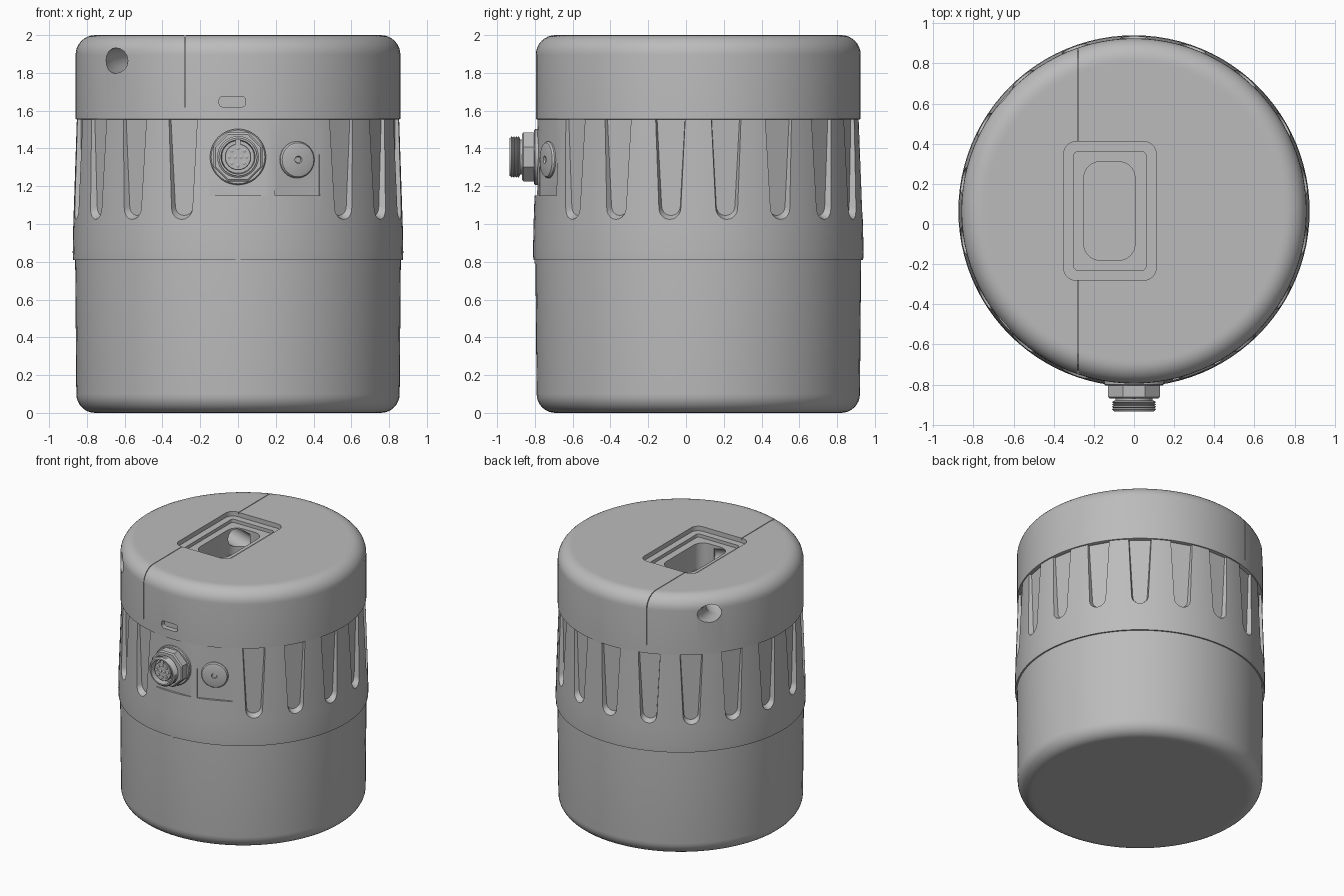
import bpy, bmesh
from math import sin, cos, pi, radians
from mathutils import Matrix, Vector

if "Cube" in bpy.data.objects:
    bpy.data.objects.remove(bpy.data.objects["Cube"])

GREY = bpy.data.materials.new("plain grey")
GREY.use_nodes = True
GREY.diffuse_color = (0.5, 0.5, 0.5, 1)
GREY.node_tree.nodes["Principled BSDF"].inputs["Base Color"].default_value = (0.5, 0.5, 0.5, 1)

CY = 0.065  # body axis, set back to balance the connector


def facing(deg, dist, z=0):
    """Frame whose local z points out of the body at an angle from the front."""
    a = radians(deg)
    out = Vector((sin(a), -cos(a), 0))
    pos = Vector((0, CY, z)) + out * dist
    return Matrix.Translation(pos) @ Matrix((
        (cos(a), 0, sin(a), 0), (sin(a), 0, -cos(a), 0), (0, 1, 0, 0), (0, 0, 0, 1)))


BODY = Matrix.Translation((0, CY, 0))


def loft(name, rings, matrix):
    """Closed solid through rings of equal length."""
    bm = bmesh.new()
    loops = [[bm.verts.new(matrix @ Vector(p)) for p in ring] for ring in rings]
    n = len(loops[0])
    for a, b in zip(loops, loops[1:]):
        for j in range(n):
            k = (j + 1) % n
            bm.faces.new((a[j], a[k], b[k], b[j]))
    bm.faces.new(loops[0])
    bm.faces.new(loops[-1])
    bmesh.ops.recalc_face_normals(bm, faces=bm.faces)
    mesh = bpy.data.meshes.new(name)
    bm.to_mesh(mesh)
    bm.free()
    mesh.materials.append(GREY)
    ob = bpy.data.objects.new(name, mesh)
    bpy.context.collection.objects.link(ob)
    return ob


def lathe(name, profile, matrix=BODY, n=96, phase=0):
    angles = [2 * pi * j / n + phase for j in range(n)]
    return loft(name, [[(r * cos(t), r * sin(t), z) for t in angles] for r, z in profile], matrix)


def prism(name, low, high, z0, z1, matrix):
    return loft(name, [[(x, y, z0) for x, y in low], [(x, y, z1) for x, y in high]], matrix)


def arc(cx, cy, r, start, end, steps=8):
    angles = [radians(start + (end - start) * i / steps) for i in range(steps + 1)]
    return [(cx + r * cos(t), cy + r * sin(t)) for t in angles]


def rounded(x0, x1, y0, y1, r):
    return (arc(x1 - r, y1 - r, r, 0, 90) + arc(x0 + r, y1 - r, r, 90, 180)
            + arc(x0 + r, y0 + r, r, 180, 270) + arc(x1 - r, y0 + r, r, 270, 360))


def select(ob):
    bpy.ops.object.select_all(action='DESELECT')
    ob.select_set(True)
    bpy.context.view_layer.objects.active = ob


def finish(ob, cutters=()):
    """Cut, then shade smooth with sharp edges kept."""
    for c in cutters:
        c.hide_render = True
        mod = ob.modifiers.new("cut", 'BOOLEAN')
        mod.operation, mod.solver, mod.object = 'DIFFERENCE', 'EXACT', c
    select(ob)
    if cutters:
        bpy.ops.object.convert(target='MESH')
        for c in cutters:
            bpy.data.objects.remove(c)
    bpy.ops.object.shade_smooth_by_angle(angle=radians(28))


# Lower canister
finish(lathe("lower_body", [(0.74, 0)] + arc(0.756, 0.1, 0.1, -90, 0) + [(0.862, 0.8), (0.862, 0.83)]))

# Fluted grip collar with two flat panels at the front
collar = lathe("grip_collar", [(0.873, 0.81), (0.875, 0.85), (0.872, 1.0), (0.853, 1.56)])


def flute_outline(top, r, z):
    return [(-top, 1.6)] + arc(0, z + r, r, 180, 360, 10) + [(top, 1.6)]


cuts = [prism("flute_cutter", flute_outline(0.077, 0.05, 1.045), flute_outline(0.096, 0.067, 1.01),
              0, 0.065, facing(20 * i, 0.832)) for i in range(2, 18)]
# The last flute sits just left of the connector panel
panel = [(-0.15, 1.15), (0.15, 1.15), (0.15, 1.6), (-0.15, 1.6)]
cuts.append(prism("connector_panel_cutter", panel, panel, 0, 0.1, facing(0, 0.85)))
panel = [(x * 0.85, z) for x, z in panel]
cuts.append(prism("button_panel_cutter", panel, panel, 0, 0.1, facing(21.5, 0.849)))
finish(collar, cuts)

# Lid with stepped handle pocket, seam groove, front slot and strap channels
lid = lathe("lid", [(0.852, 1.553), (0.86, 1.556)] + arc(0.756, 1.896, 0.104, 0, 90) + [(0.74, 2.0)])
cuts = []
for box, z in (((-0.35, 0.11, -0.28, 0.41, 0.06), 1.965),
               ((-0.30, 0.06, -0.23, 0.36, 0.02), 1.94),
               ((-0.25, 0.005, -0.18, 0.31, 0.08), 1.74)):
    outline = rounded(*box)
    cuts.append(prism("pocket_cutter", outline, outline, z, 2.1, Matrix()))
slot = rounded(-0.1, 0.04, 1.62, 1.675, 0.02)
cuts.append(prism("slot_cutter", slot, slot, 0, 0.2, facing(0, 0.82)))
inner = [(0.795, 1.62), (0.795, 1.89), (0.763, 1.955), (0.71, 1.987)]
seam = [(-0.95, 1.62), (-0.95, 2.1), (0.95, 2.1), (0.95, 1.62)] + inner + [(-y, z) for y, z in reversed(inner)]
cuts.append(prism("seam_cutter", seam, seam, 0, 0.005, facing(90, -0.2825)))
for side in (-1, 1):
    curve = bpy.data.curves.new("channel_cutter", 'CURVE')
    curve.dimensions = '3D'
    curve.bevel_depth, curve.bevel_resolution = 0.068, 6
    curve.use_fill_caps = True
    path = curve.splines.new('POLY')
    points = [(-0.65, 0.9), (-0.65, 0.56), (-0.6, 0.43), (-0.48, 0.33), (-0.3, 0.26), (-0.13, 0.2)]
    path.points.add(len(points) - 1)
    for p, (x, y) in zip(path.points, points):
        p.co = (x, CY + side * y, 1.865, 1)
    tube = bpy.data.objects.new("channel_cutter", curve)
    bpy.context.collection.objects.link(tube)
    select(tube)
    bpy.ops.object.convert(target='MESH')
    cuts.append(bpy.context.object)
finish(lid, cuts)

# Round multi-pin connector
port = facing(0, 0.85, 1.355)
finish(lathe("connector_washer", [(0.148, -0.01), (0.148, 0.014), (0.142, 0.02)], port, 48))
finish(lathe("connector_nut", [(0.14, 0.018), (0.14, 0.076), (0.13, 0.084)], port, 8, pi / 8))
thread = [(0.102 + 0.008 * (i % 2), 0.096 + 0.006 * i) for i in range(9)]
finish(lathe("connector_barrel", [(0.092, 0.08), (0.092, 0.094)] + thread
             + [(0.1, 0.15), (0.09, 0.15), (0.086, 0.1)], port, 48))
finish(lathe("connector_insert", [(0.07, 0.09), (0.07, 0.132), (0.067, 0.135)], port, 40))
spots = [(0.046 * cos(pi * i / 4), 0.046 * sin(pi * i / 4)) for i in range(8)] + [(-0.014, 0), (0.016, 0)]
for x, y in spots:
    finish(lathe("connector_pin", [(0.01, 0.13), (0.01, 0.14), (0.005, 0.143)],
                 port @ Matrix.Translation((x, y, 0)), 12))
key = [(-0.012, 0.064), (0.012, 0.064), (0.012, 0.092), (-0.012, 0.092)]
finish(prism("connector_key", key, key, 0.095, 0.14, port))

# Domed vent button with a centre dimple
finish(lathe("vent_button", [(0.097, -0.01), (0.097, 0.008), (0.09, 0.018), (0.075, 0.022),
                             (0.022, 0.025), (0.02, 0.025), (0.016, 0.016)],
             facing(21.5, 0.849, 1.34), 48))

# Small alignment mark below the collar
finish(lathe("alignment_mark", [(0.014, -0.01), (0.014, 0.006)], facing(0, 0.862, 0.806), 16))
